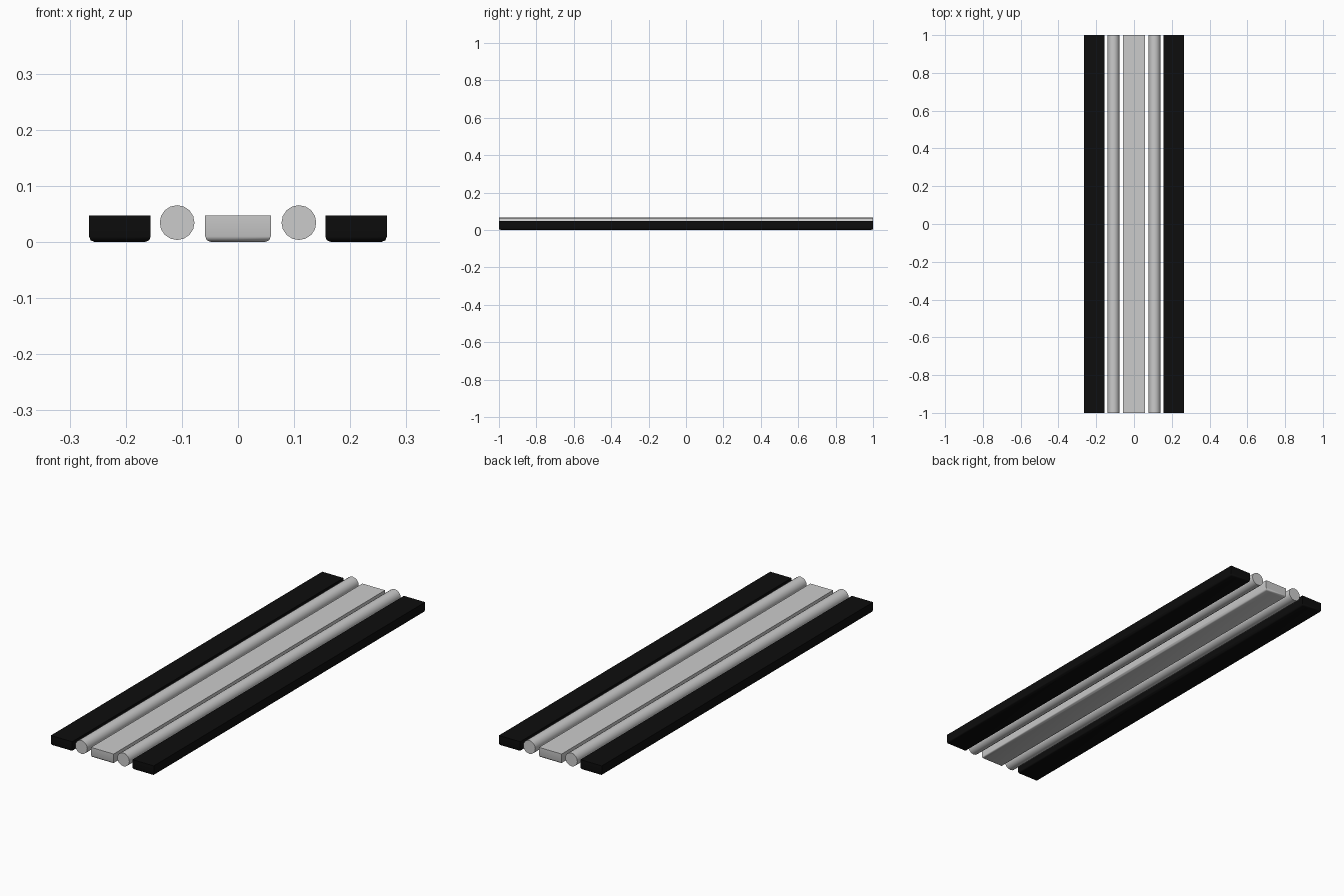
import bpy, bmesh, math

if "Cube" in bpy.data.objects:
    bpy.data.objects.remove(bpy.data.objects["Cube"])

LENGTH = 2.0


def finish(bm, name, color=None):
    bmesh.ops.recalc_face_normals(bm, faces=bm.faces)
    mesh = bpy.data.meshes.new(name)
    bm.to_mesh(mesh)
    bm.free()
    obj = bpy.data.objects.new(name, mesh)
    bpy.context.collection.objects.link(obj)
    if color:
        mat = bpy.data.materials.new(name + "_paint")
        mat.diffuse_color = color
        mat.use_nodes = True
        mat.node_tree.nodes["Principled BSDF"].inputs["Base Color"].default_value = mat.diffuse_color
        mesh.materials.append(mat)
    bpy.ops.object.select_all(action='DESELECT')
    obj.select_set(True)
    bpy.context.view_layer.objects.active = obj
    bpy.ops.object.shade_smooth_by_angle(angle=math.radians(50))
    return obj


def slat(name, x, width, height, color=None):
    # Flat board with a softened underside rim
    bm = bmesh.new()
    bmesh.ops.create_cube(bm, size=1)
    for v in bm.verts:
        v.co = (x + v.co.x * width, v.co.y * LENGTH, (v.co.z + 0.5) * height)
    rim = [e for e in bm.edges if all(v.co.z < 1e-5 for v in e.verts)]
    bmesh.ops.bevel(bm, geom=rim, offset=0.01, segments=2, profile=0.5,
                    affect='EDGES')
    return finish(bm, name, color)


def rod(name, x, z, radius, sides=16):
    # Round bar running along y, rotated so flats face up and sideways
    bm = bmesh.new()
    bmesh.ops.create_cone(bm, cap_ends=True, segments=sides, radius1=radius,
                          radius2=radius, depth=LENGTH)
    for v in bm.verts:
        v.co = (x + v.co.x, v.co.z, z + v.co.y)
    return finish(bm, name)


BLACK = (0.004, 0.004, 0.004, 1)

# Centre board
slat("centre_slat", 0, 0.117, 0.047)

# Mirrored rods and black outer boards
for side, s in (("left", -1), ("right", 1)):
    rod(side + "_rod", s * 0.1085, 0.0345, 0.031)
    slat(side + "_outer_slat", s * 0.2105, 0.11, 0.047, BLACK)
